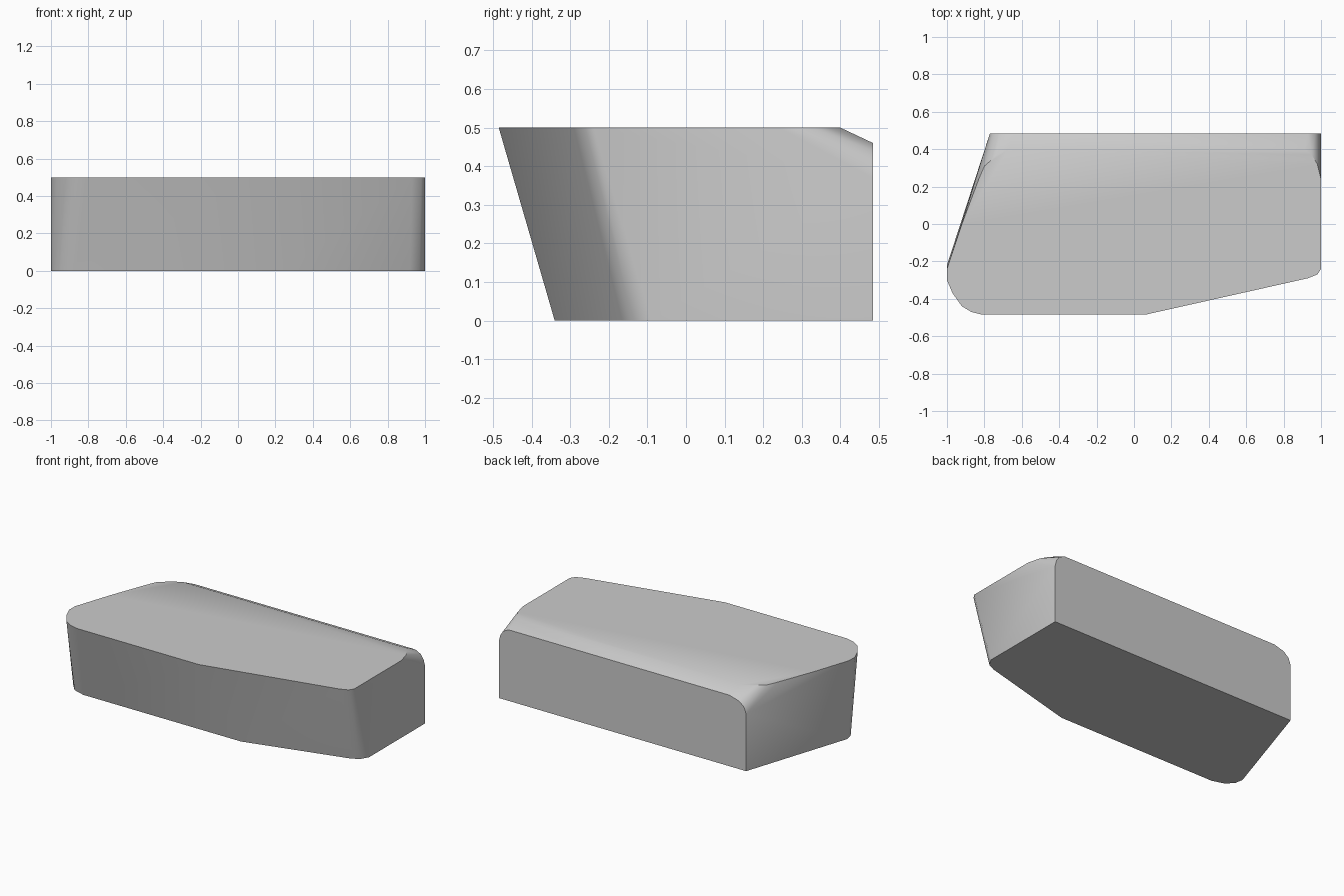
import bpy
import bmesh
import math

cube = bpy.data.objects.get("Cube")
if cube:
    bpy.data.objects.remove(cube, do_unlink=True)

HEIGHT = 0.5
BACK = 0.485

# Flat top outline: rounded front left, angled front right, tapering back corners
top_outline = [(-1, -0.24), (-1, -0.3), (-0.97, -0.37), (-0.92, -0.44), (-0.87, -0.47),
               (-0.81, -0.485), (0.06, -0.485), (0.93, -0.29), (0.98, -0.27), (1, -0.24),
               (1, 0.24), (0.98, 0.32), (0.95, 0.37), (0.91, 0.4),
               (-0.67, 0.4), (-0.73, 0.37), (-0.8, 0.31), (-0.83, 0.24), (-0.92, 0.0)]

# Base outline: the front is undercut
base_outline = [(-0.77, BACK), (-1, -0.22), (-0.99, -0.27), (-0.95, -0.315), (-0.87, -0.34),
                (0.26, -0.34), (0.92, -0.165), (0.97, -0.14), (1, -0.09), (1, BACK)]

# Upper edge of the back wall (x, z), rounded at both ends
back_edge = [(-0.77, 0.37), (-0.755, 0.41), (-0.72, 0.44), (-0.65, 0.46),
             (0.93, 0.46), (0.97, 0.44), (0.99, 0.41), (1, 0.37)]

# The solid is convex, so its skin is the hull of the three outlines
bm = bmesh.new()
for x, y in top_outline:
    bm.verts.new((x, y, HEIGHT))
for x, y in base_outline:
    bm.verts.new((x, y, 0))
for x, z in back_edge:
    bm.verts.new((x, BACK, z))
bmesh.ops.convex_hull(bm, input=bm.verts)
bmesh.ops.dissolve_limit(bm, angle_limit=math.radians(0.5), verts=bm.verts, edges=bm.edges)
bmesh.ops.recalc_face_normals(bm, faces=bm.faces)

mesh = bpy.data.meshes.new("slab_body")
bm.to_mesh(mesh)
bm.free()
slab = bpy.data.objects.new("slab_body", mesh)
bpy.context.collection.objects.link(slab)

# Plain grey finish
grey = bpy.data.materials.new("plain_grey")
grey.use_nodes = True
colour = (0.6, 0.6, 0.6, 1)
grey.diffuse_color = colour
grey.node_tree.nodes["Principled BSDF"].inputs["Base Color"].default_value = colour
mesh.materials.append(grey)

# Smooth rounded corners, crisp main edges
bpy.ops.object.select_all(action="DESELECT")
slab.select_set(True)
bpy.context.view_layer.objects.active = slab
bpy.ops.object.shade_smooth_by_angle(angle=math.radians(35))
